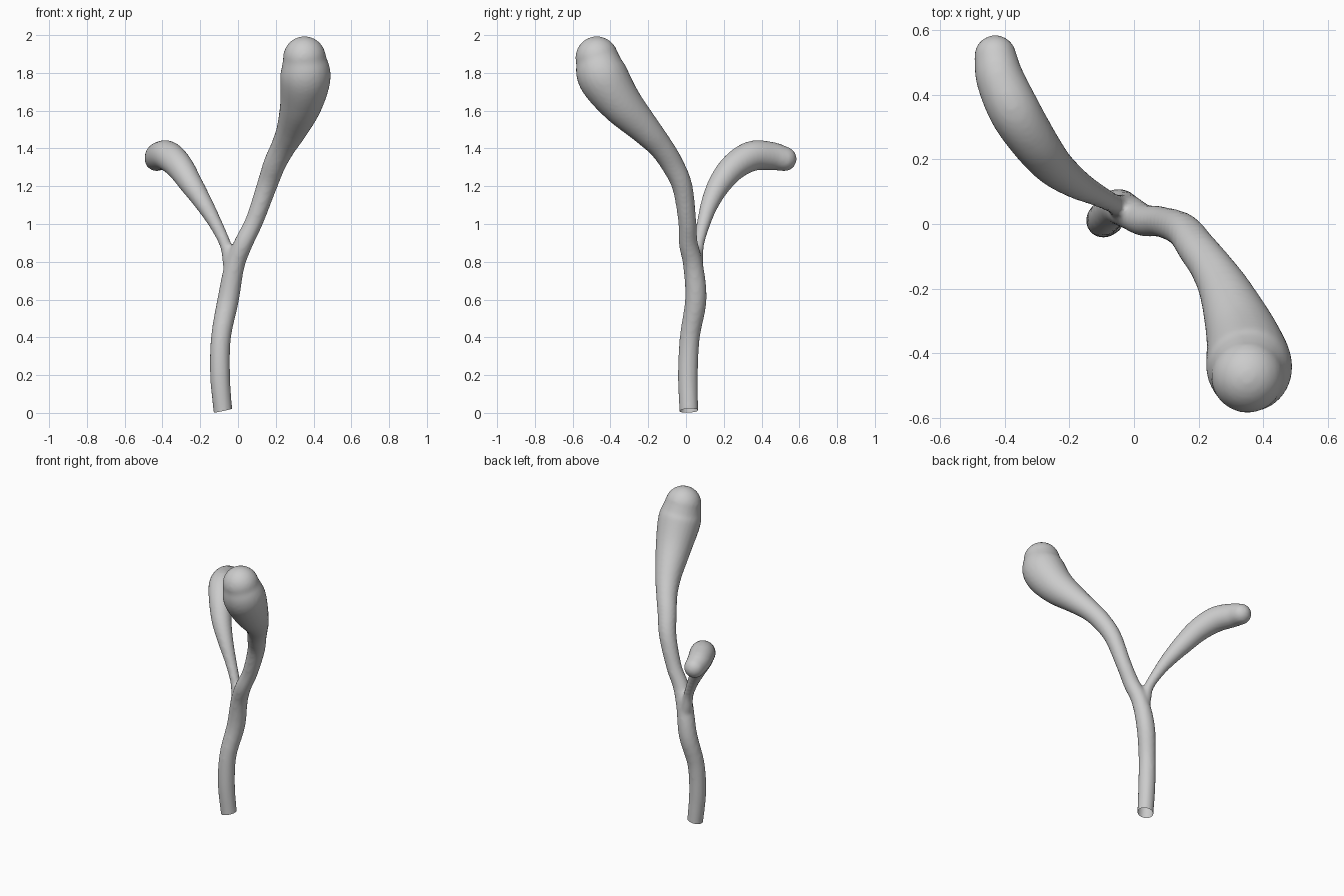
import bpy, bmesh, math
from mathutils import Vector

if "Cube" in bpy.data.objects:
    bpy.data.objects.remove(bpy.data.objects["Cube"])


def spline(points, steps=6):
    """Catmull-Rom samples through (x, y, z, radius) points."""
    p = [Vector(q) for q in points]
    p = [2 * p[0] - p[1]] + p + [2 * p[-1] - p[-2]]
    out = []
    for i in range(1, len(p) - 2):
        a, b, c, d = p[i - 1:i + 3]
        for s in range(steps):
            t = s / steps
            out.append(0.5 * (2 * b + (c - a) * t + (2 * a - 5 * b + 4 * c - d) * t * t
                              + (3 * b - a - 3 * c + d) * t ** 3))
    return out + [p[-2]]


def add_limb(bm, points, sides=24):
    """Closed round limb along a path, with a domed tip."""
    path = spline(points)
    end, before = path[-1], path[-2]
    tip_dir = (end.xyz - before.xyz).normalized()
    r = end.w
    for k in range(1, 7):
        a = math.radians(k * 14)
        path.append(Vector((*(end.xyz + tip_dir * r * math.sin(a)), r * math.cos(a))))
    side = Vector((1, 0, 0))
    rings = []
    for i, q in enumerate(path):
        tan = (path[min(i + 1, len(path) - 1)].xyz - path[max(i - 1, 0)].xyz).normalized()
        side = (side - tan * side.dot(tan)).normalized()
        up = tan.cross(side)
        rings.append([bm.verts.new(q.xyz + q.w * (side * math.cos(2 * math.pi * j / sides)
                                                  + up * math.sin(2 * math.pi * j / sides)))
                      for j in range(sides)])
    for a, b in zip(rings, rings[1:]):
        for j in range(sides):
            n = (j + 1) % sides
            bm.faces.new((a[j], a[n], b[n], b[j]))
    bm.faces.new(rings[0][::-1])
    bm.faces.new(rings[-1])


# Stem running on into the tall branch with the large bulb
stem = [(-.075, .018, -.06, .05), (-.08, .015, .01, .05), (-.095, .01, .2, .053),
        (-.09, .02, .4, .053), (-.052, .052, .6, .057), (-.018, .038, .78, .053),
        (.03, .012, .9, .05), (.088, .006, 1.02, .048), (.152, -.02, 1.2, .054),
        (.195, -.075, 1.32, .06), (.24, -.135, 1.41, .066), (.285, -.215, 1.5, .082),
        (.335, -.345, 1.64, .113), (.357, -.44, 1.78, .134), (.352, -.472, 1.88, .114)]
# Shorter drooping branch
side_branch = [(-.03, .05, .70, .04), (-.045, .055, .8, .037), (-.066, .065, .89, .031),
               (-.118, .092, 1.0, .036), (-.182, .127, 1.11, .048), (-.25, .18, 1.215, .062),
               (-.31, .255, 1.305, .073), (-.37, .35, 1.36, .08), (-.415, .45, 1.36, .075),
               (-.43, .52, 1.345, .066)]

bm = bmesh.new()
add_limb(bm, stem)
add_limb(bm, side_branch)
mesh = bpy.data.meshes.new("branching_stem")
bm.to_mesh(mesh)
plant = bpy.data.objects.new("branching_stem", mesh)
bpy.context.collection.objects.link(plant)

# Fuse the limbs and soften the fork
remesh = plant.modifiers.new("fuse", 'REMESH')
remesh.mode = 'VOXEL'
remesh.voxel_size = 0.011
soften = plant.modifiers.new("soften", 'SMOOTH')
soften.factor = 0.5
soften.iterations = 6
fused = bpy.data.meshes.new_from_object(
    plant.evaluated_get(bpy.context.evaluated_depsgraph_get()))
plant.modifiers.clear()

# Slanted open cut at the foot
bm.clear()
bm.from_mesh(fused)
bmesh.ops.bisect_plane(bm, geom=bm.verts[:] + bm.edges[:] + bm.faces[:],
                       plane_co=(-.08, .015, .012), plane_no=(-.22, -.05, 1),
                       clear_inner=True)
for f in bm.faces:
    f.smooth = True
bm.to_mesh(mesh)
bm.free()
